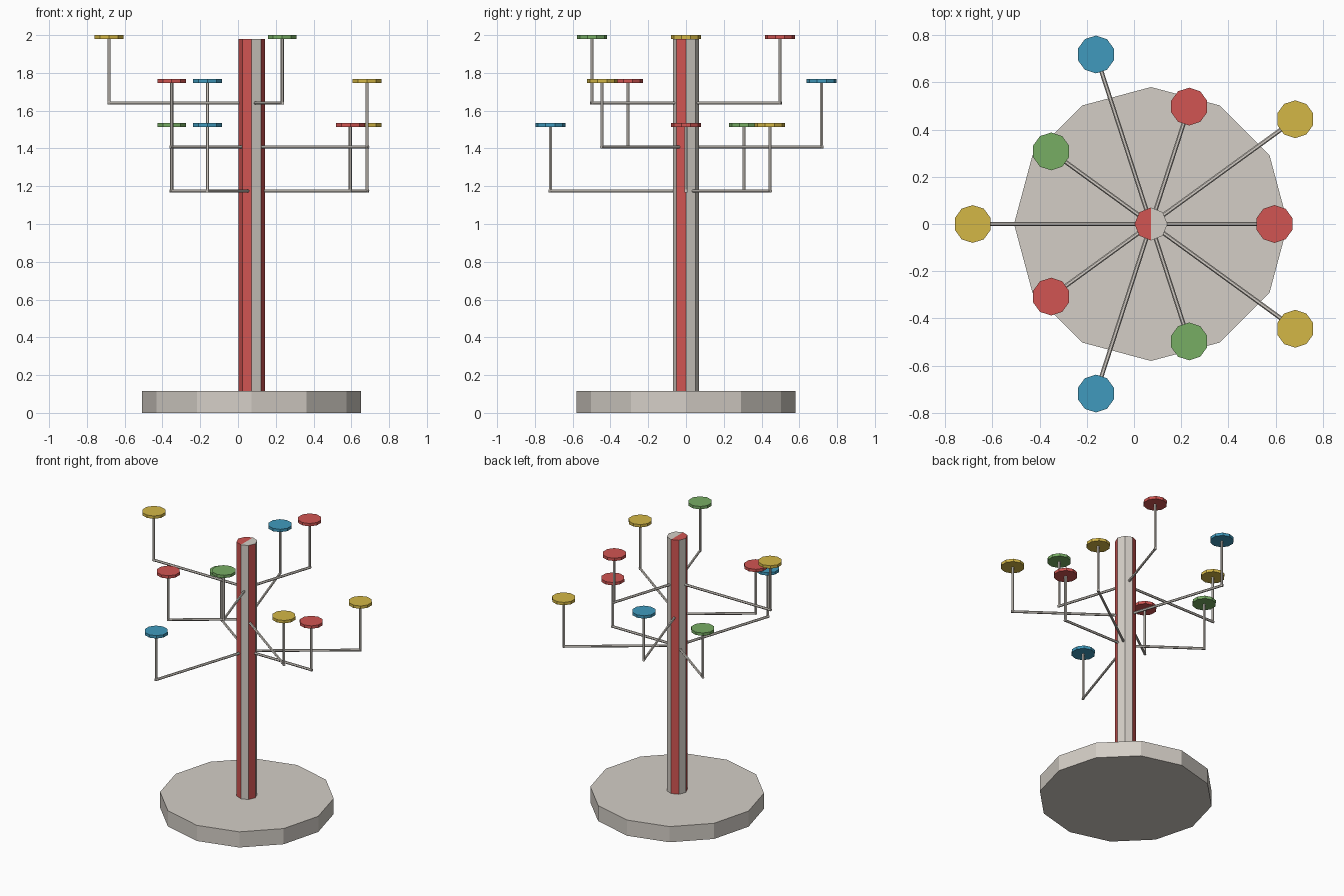
import bpy, bmesh, math
from mathutils import Vector, Matrix

if "Cube" in bpy.data.objects:
    bpy.data.objects.remove(bpy.data.objects["Cube"])

CX = 0.072            # pole axis
ROD = 0.009           # rod radius


def material(name, rgb):
    m = bpy.data.materials.new(name)
    lin = [(c / 255 / 12.92) if c < 11 else ((c / 255 + 0.055) / 1.055) ** 2.4 for c in rgb]
    m.diffuse_color = (*lin, 1)
    m.use_nodes = True
    m.node_tree.nodes["Principled BSDF"].inputs["Base Color"].default_value = m.diffuse_color
    return m


MATS = {
    "grey": material("warm grey", (212, 206, 198)),
    "red": material("red", (209, 85, 82)),
    "yellow": material("yellow", (212, 183, 70)),
    "green": material("green", (119, 173, 100)),
    "blue": material("blue", (64, 154, 189)),
}


def prism(name, a, b, radius, sides, mats, phase=0.0):
    """Straight flat-sided prism from point a to point b."""
    a, b = Vector(a), Vector(b)
    bm = bmesh.new()
    bmesh.ops.create_cone(bm, cap_ends=True, segments=sides, radius1=radius,
                          radius2=radius, depth=(b - a).length)
    # put the first corner on +x, then turn by phase
    first = max(bm.verts, key=lambda v: v.co.y)
    turn = phase - math.atan2(first.co.y, first.co.x)
    rot = (b - a).to_track_quat('Z', 'Y').to_matrix().to_4x4() if abs((b - a).x) + abs((b - a).y) > 1e-6 else Matrix()
    bm.transform(Matrix.Translation((a + b) / 2) @ rot @ Matrix.Rotation(turn, 4, 'Z'))
    me = bpy.data.meshes.new(name)
    bm.to_mesh(me)
    bm.free()
    for m in mats:
        me.materials.append(MATS[m])
    ob = bpy.data.objects.new(name, me)
    bpy.context.collection.objects.link(ob)
    return ob


# Base slab
prism("base", (CX, 0, 0), (CX, 0, 0.115), 0.58, 12, ["grey"])

# Striped octagonal pole, caps split down the middle
pole = prism("pole", (CX, 0, 0.115), (CX, 0, 1.98), 0.07, 8, ["grey", "red"])
bm = bmesh.new()
bm.from_mesh(pole.data)
bmesh.ops.bisect_plane(bm, geom=[f for f in bm.faces if abs(f.normal.z) > 0.9]
                       + bm.edges[:] + bm.verts[:],
                       plane_co=(CX, 0, 0), plane_no=(1, 0, 0), dist=1e-4)
bm.normal_update()
RED_SIDES = {2, 4, 5, 7}
for f in bm.faces:
    c = f.calc_center_median()
    if abs(f.normal.z) > 0.9:
        f.material_index = int(c.x < CX)
    else:
        side = int((math.degrees(math.atan2(f.normal.y, f.normal.x)) % 360) // 45)
        f.material_index = int(side in RED_SIDES)
bm.to_mesh(pole.data)
bm.free()

# Ten arms around the pole: level (0 low, 2 high) and disc colour
ARMS = [(0, "red"), (0, "yellow"), (2, "red"), (1, "blue"), (0, "green"),
        (2, "yellow"), (1, "red"), (0, "blue"), (2, "green"), (1, "yellow")]
for i, (level, colour) in enumerate(ARMS):
    ang = math.radians(36 * i)
    reach = 0.755 if i % 2 else 0.523
    x, y = CX + reach * math.cos(ang), reach * math.sin(ang)
    top = 1.535 + 0.2325 * level
    z = top - 0.36
    tip = ROD / reach
    prism(f"arm_{i}", (CX, 0, z),
          (x + (x - CX) * tip, y + y * tip, z), ROD, 6, ["grey"])
    prism(f"post_{i}", (x, y, z - ROD * 0.8), (x, y, top - 0.02), ROD, 6, ["grey"])
    prism(f"disc_{i}", (x, y, top - 0.021), (x, y, top), 0.08, 10, [colour], math.pi / 2)
